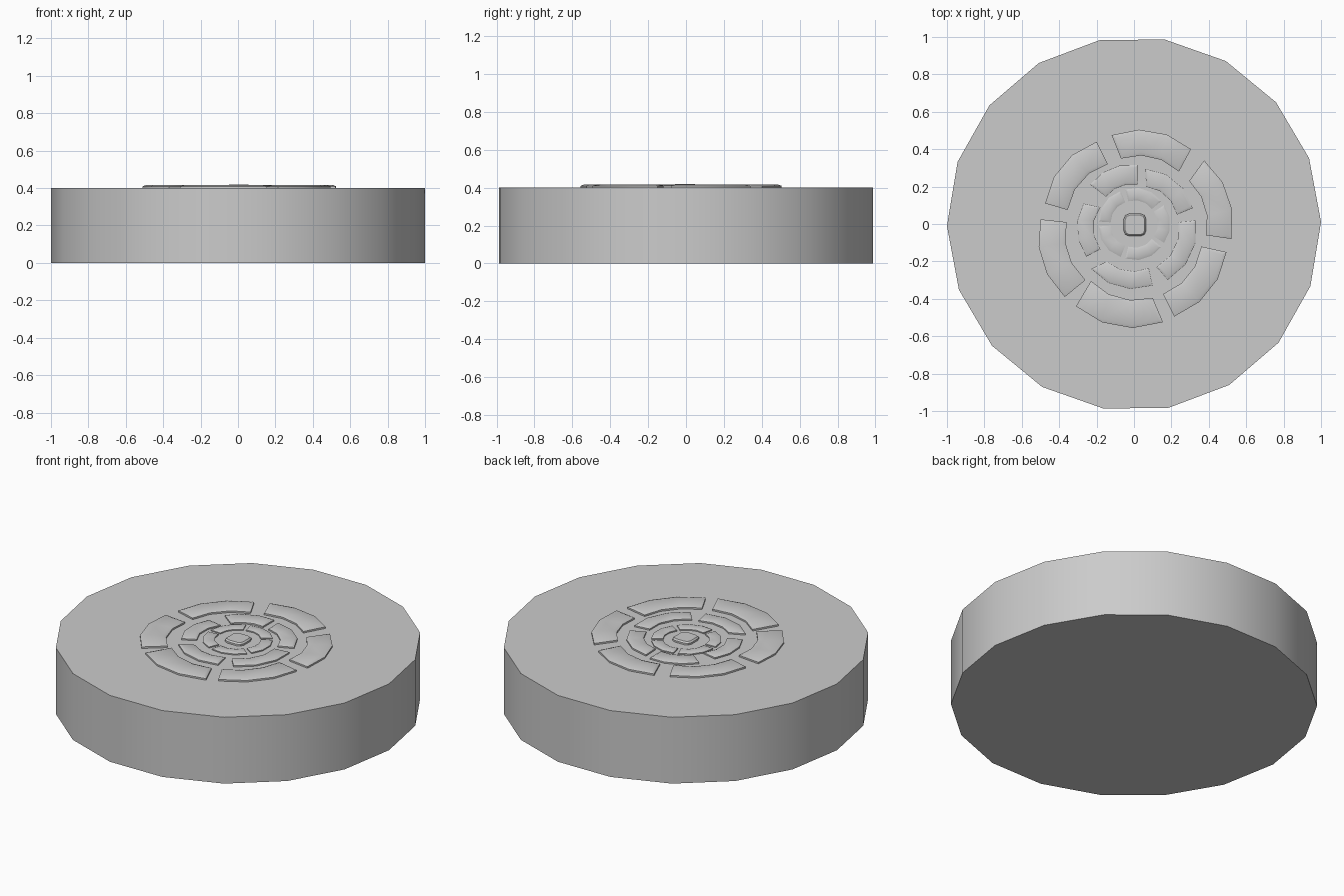
import bpy, bmesh
from math import sin, cos, pi, atan2, hypot, radians

if "Cube" in bpy.data.objects:
    bpy.data.objects.remove(bpy.data.objects["Cube"])

TOP = 0.40


def finish(name, bm):
    bmesh.ops.recalc_face_normals(bm, faces=bm.faces)
    me = bpy.data.meshes.new(name)
    bm.to_mesh(me)
    bm.free()
    ob = bpy.data.objects.new(name, me)
    bpy.context.collection.objects.link(ob)
    bpy.ops.object.select_all(action='DESELECT')
    ob.select_set(True)
    bpy.context.view_layer.objects.active = ob
    bpy.ops.object.shade_smooth_by_angle(angle=radians(30))
    return ob


def arc(p, q, bulge, n=3):
    # polar sweep between two points, slightly bowed outwards
    a, b = atan2(p[1], p[0]), atan2(q[1], q[0])
    d = (b - a + pi) % (2 * pi) - pi
    ra, rb = hypot(*p), hypot(*q)
    pts = []
    for i in range(n + 1):
        t = i / n
        r = (ra + (rb - ra) * t) * (1 + bulge * sin(pi * t))
        pts.append((r * cos(a + d * t), r * sin(a + d * t)))
    return pts


def stone(name, c, height, edge):
    # corners: outer start, outer end, inner end, inner start
    corners = [(c[i], c[i + 1]) for i in range(0, 8, 2)]
    outer = arc(corners[0], corners[1], 0.025)
    inner = arc(corners[3], corners[2], 0.025)
    n = len(outer)

    def row(k):
        o, i = outer[k], inner[k]
        return lambda t: (o[0] + (i[0] - o[0]) * t, o[1] + (i[1] - o[1]) * t)

    bm = bmesh.new()
    depth = hypot(outer[1][0] - inner[1][0], outer[1][1] - inner[1][1])
    f = edge / depth
    length = hypot(outer[0][0] - outer[-1][0], outer[0][1] - outer[-1][1])
    g = edge / (length / (n - 1))
    loops = []
    for z, k in ((TOP - 0.01, 0), (TOP + height * 0.6, 0), (TOP + height, 1)):
        pts = [row(j)(f * k) for j in range(n)] + [row(j)(1 - f * k) for j in reversed(range(n))]
        if k:  # pull the ends in as well
            m = list(pts)
            for e, nb in ((0, 1), (n - 1, n - 2), (n, n + 1), (2 * n - 1, 2 * n - 2)):
                pts[e] = tuple(m[e][x] + (m[nb][x] - m[e][x]) * g for x in (0, 1))
        loops.append([bm.verts.new((x, y, z)) for x, y in pts])
    m = 2 * n
    for lo, hi in zip(loops, loops[1:]):
        for j in range(m):
            bm.faces.new((lo[j], lo[(j + 1) % m], hi[(j + 1) % m], hi[j]))
    for lp in (loops[0], loops[-1]):
        for j in range(n - 1):
            bm.faces.new((lp[j], lp[j + 1], lp[m - 2 - j], lp[m - 1 - j]))
    return finish(name, bm)


# round base slab
bm = bmesh.new()
ring = [(cos(radians(0.6 + 20 * i)), sin(radians(0.6 + 20 * i))) for i in range(18)]
base = bm.faces.new([bm.verts.new((x, y, 0)) for x, y in ring])
ext = bmesh.ops.extrude_face_region(bm, geom=[base])
bmesh.ops.translate(bm, vec=(0, 0, TOP), verts=[v for v in ext['geom'] if isinstance(v, bmesh.types.BMVert)])
finish("base_slab", bm)

# outer ring of paving stones
outer_ring = [
    (.305, .40, -.12, .475, -.07, .35, .24, .28),
    (.52, -.08, .375, .34, .295, .23, .385, -.06),
    (.215, -.495, .495, -.15, .36, -.12, .155, -.375),
    (-.31, -.44, .155, -.525, .10, -.395, -.23, -.305),
    (-.50, .025, -.37, -.39, -.26, -.30, -.36, .01),
    (-.20, .44, -.475, .11, -.355, .075, -.14, .32),
]
# middle ring
middle_ring = [
    (.02, .315, -.235, .21, -.15, .145, .02, .21),
    (.315, .085, .06, .295, .065, .20, .23, .05),
    (.18, -.30, .33, .02, .235, .01, .12, -.23),
    (-.23, -.24, .10, -.33, .08, -.235, -.145, -.20),
    (-.27, .11, -.255, -.175, -.18, -.135, -.18, .09),
]
# small inner ring
inner_ring = []
for k in range(5):
    a, b = radians(40 + 72 * k), radians(104 + 72 * k)
    inner_ring.append((.19 * cos(a), .19 * sin(a), .19 * cos(b), .19 * sin(b),
                       .125 * cos(b), .125 * sin(b), .125 * cos(a), .125 * sin(a)))

for label, stones, h, e in (("outer", outer_ring, .016, .018),
                            ("middle", middle_ring, .014, .014),
                            ("inner", inner_ring, .011, .012)):
    for i, c in enumerate(stones):
        stone(f"{label}_stone_{i + 1}", c, h, e)

# rounded centre stone
bm = bmesh.new()
bmesh.ops.create_cube(bm, size=1)
for v in bm.verts:
    v.co = (v.co.x * .12 + .005, v.co.y * .12 - .005, TOP + .004 + v.co.z * .028)
upright = [e for e in bm.edges if abs(e.verts[0].co.z - e.verts[1].co.z) > .01]
bmesh.ops.bevel(bm, geom=upright, offset=.03, segments=2, profile=.5, affect='EDGES')
rim = [e for e in bm.edges if all(v.co.z > TOP for v in e.verts)]
bmesh.ops.bevel(bm, geom=rim, offset=.008, segments=1, profile=.5, affect='EDGES')
finish("centre_stone", bm)
